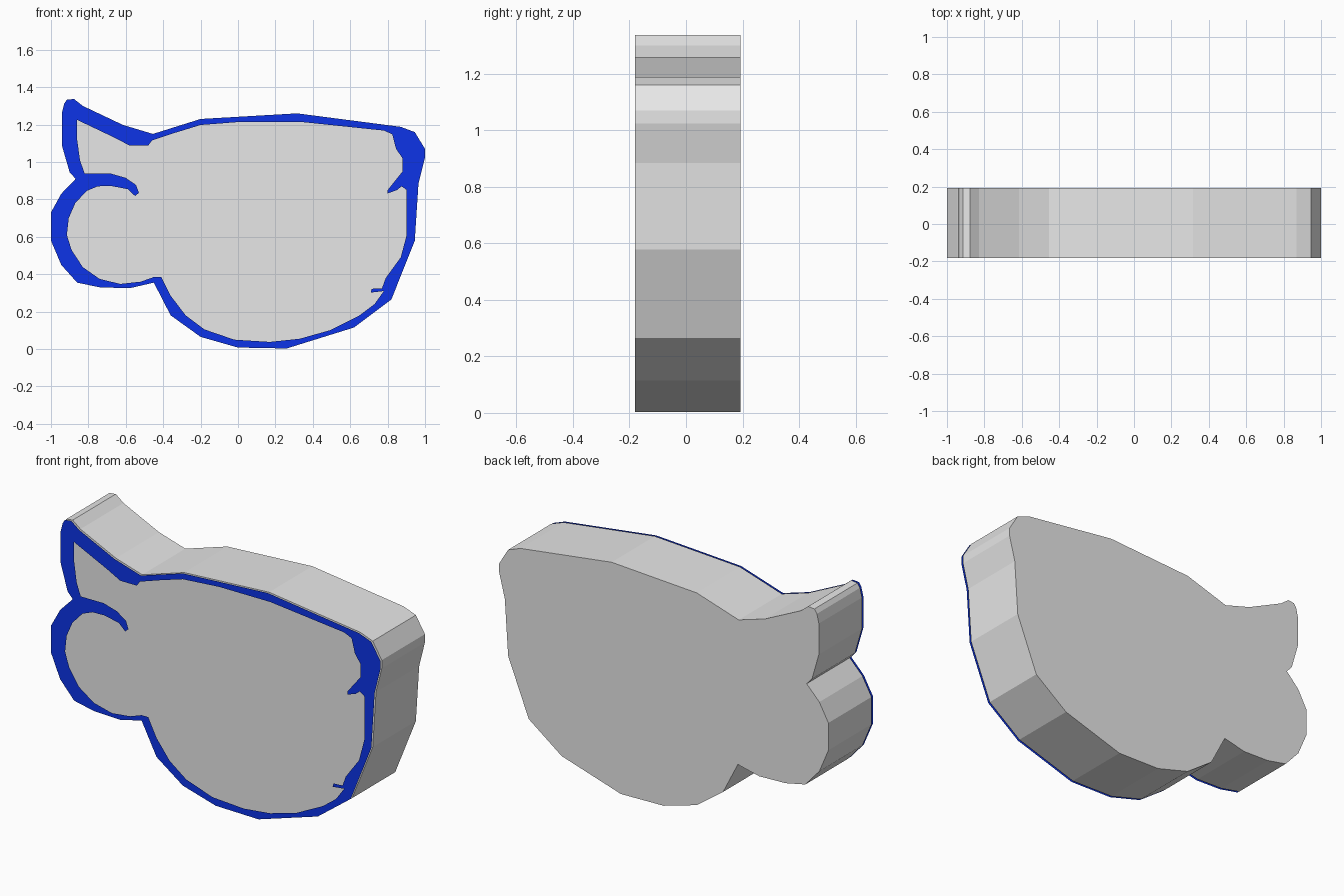
import bpy, bmesh

# Silhouette (x, z), clockwise from the upper-left tip
OUTER = [(-.915, 1.333), (-.877, 1.337), (-.83, 1.30), (-.615, 1.198), (-.455, 1.15),
         (-.20, 1.23), (.316, 1.26), (.87, 1.188), (.945, 1.16), (1, 1.07), (1, 1.025),
         (.965, .885), (.945, .578), (.82, .265), (.62, .115), (.26, .003), (0, .008),
         (-.20, .065), (-.36, .18), (-.45, .355), (-.58, .325), (-.74, .33), (-.86, .355),
         (-.945, .45), (-1, .58), (-1, .73), (-.945, .83), (-.868, .91), (-.90, .945),
         (-.942, 1.09), (-.942, 1.26), (-.93, 1.31)]

# Inner edge of the painted outline, with its four little spurs
INNER = [(-.86, 1.225), (-.66, 1.13), (-.58, 1.088), (-.48, 1.088), (-.46, 1.115),
         (-.34, 1.155), (-.20, 1.198), (.02, 1.215), (.33, 1.215), (.78, 1.168),
         (.825, 1.148), (.845, 1.07), (.88, 1.02), (.88, .95), (.80, .85), (.80, .832),
         (.85, .85), (.875, .87), (.902, .85), (.902, .61), (.87, .49), (.79, .38),
         (.77, .325), (.715, .322), (.71, .302), (.78, .31), (.73, .24), (.65, .18),
         (.49, .10), (.33, .055), (.17, .038), (-.02, .05), (-.18, .105), (-.28, .18),
         (-.36, .285), (-.41, .385), (-.45, .385), (-.52, .36), (-.63, .348),
         (-.74, .375), (-.83, .438), (-.89, .53), (-.915, .61), (-.905, .70),
         (-.87, .78), (-.81, .845), (-.75, .87), (-.68, .872), (-.59, .855),
         (-.55, .818), (-.53, .835), (-.545, .877), (-.60, .915), (-.68, .938),
         (-.82, .938), (-.845, 1.01), (-.86, 1.12)]


def material(name, colour):
    mat = bpy.data.materials.new(name)
    mat.diffuse_color = (*colour, 1)
    return mat


def finish(bm, name, mat):
    mesh = bpy.data.meshes.new(name)
    bm.to_mesh(mesh)
    bm.free()
    mesh.materials.append(mat)
    obj = bpy.data.objects.new(name, mesh)
    bpy.context.collection.objects.link(obj)
    return obj


def loop_verts(bm, points, y):
    return [bm.verts.new((x, y, z)) for x, z in points]


# Thick slab body
bm = bmesh.new()
face = bm.faces.new(loop_verts(bm, OUTER, -.181))
ext = bmesh.ops.extrude_face_region(bm, geom=[face], use_keep_orig=True)
back = [g for g in ext["geom"] if isinstance(g, bmesh.types.BMVert)]
bmesh.ops.translate(bm, verts=back, vec=(0, .374, 0))
bmesh.ops.recalc_face_normals(bm, faces=bm.faces)
finish(bm, "slab_body", material("light grey", (.8, .8, .8)))

# Paper-thin outline floating just in front of the slab
bm = bmesh.new()
edges = []
for points in (OUTER, INNER):
    vs = loop_verts(bm, points, -.193)
    edges += [bm.edges.new((a, b)) for a, b in zip(vs, vs[1:] + vs[:1])]
bmesh.ops.triangle_fill(bm, edges=edges, use_beauty=True, normal=(0, -1, 0))
for f in bm.faces:
    f.normal_update()
    if f.normal.y > 0:
        f.normal_flip()
finish(bm, "front_outline", material("strong blue", (.004, .033, .8)))
